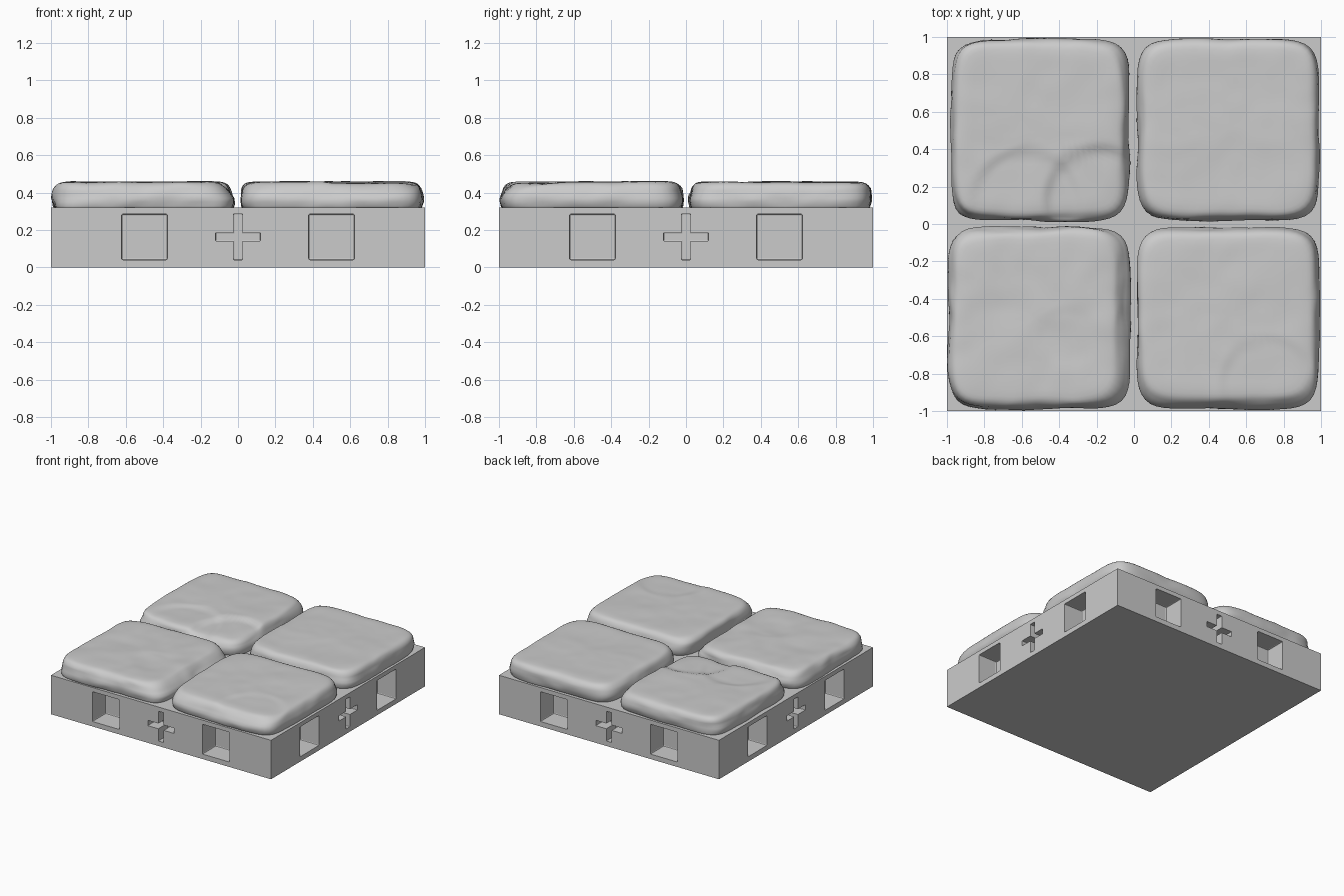
import bpy
import bmesh
import math
from mathutils import Matrix, Vector, noise

cube = bpy.data.objects.get("Cube")
if cube:
    bpy.data.objects.remove(cube, do_unlink=True)

# One stone grey for everything
grey = bpy.data.materials.new("stone_grey")
grey.use_nodes = True
grey.diffuse_color = (0.6, 0.6, 0.6, 1)
grey.node_tree.nodes["Principled BSDF"].inputs["Base Color"].default_value = (0.6, 0.6, 0.6, 1)

BASE_TOP = 0.32
HOLE_Z = 0.163


def make_object(name, bm):
    mesh = bpy.data.meshes.new(name)
    bmesh.ops.recalc_face_normals(bm, faces=bm.faces)
    bm.to_mesh(mesh)
    bm.free()
    mesh.materials.append(grey)
    obj = bpy.data.objects.new(name, mesh)
    bpy.context.collection.objects.link(obj)
    return obj


def box(name, size, center, turn=0.0, bevel=0.0):
    bm = bmesh.new()
    bmesh.ops.create_cube(bm, size=1)
    bmesh.ops.scale(bm, vec=size, verts=bm.verts)
    if bevel:
        bmesh.ops.bevel(bm, geom=bm.edges[:], offset=bevel, segments=2,
                        profile=0.5, affect='EDGES')
    bmesh.ops.translate(bm, vec=center, verts=bm.verts)
    bmesh.ops.rotate(bm, cent=(0, 0, 0), matrix=Matrix.Rotation(turn, 3, 'Z'), verts=bm.verts)
    return make_object(name, bm)


# Base tray with square pockets and cross slots cut into each side
base = box("base", (2, 2, BASE_TOP), (0, 0, BASE_TOP / 2))
cutters = []
for side in range(4):
    turn = side * math.pi / 2
    for x in (-0.5, 0.5):
        cutters.append(box("pocket_cutter", (0.245, 0.34, 0.245), (x, -1, HOLE_Z), turn, 0.008))
    for w, h in ((0.24, 0.044), (0.048, 0.245)):
        cutters.append(box("cross_cutter", (w, 0.24, h), (0, -1, HOLE_Z), turn, 0.004))

bpy.context.view_layer.objects.active = base
for cutter in cutters:
    cutter.hide_render = True
    mod = base.modifiers.new("cut", 'BOOLEAN')
    mod.operation = 'DIFFERENCE'
    mod.solver = 'EXACT'
    mod.object = cutter
    bpy.ops.object.modifier_apply(modifier=mod.name)
for cutter in cutters:
    bpy.data.objects.remove(cutter, do_unlink=True)


def smooth(t):
    t = max(0.0, min(1.0, t))
    return t * t * (3 - 2 * t)


def stone(name, foot, top, chips, seed, rough):
    """Worn slab lofted from rounded-square rings; foot and top are x0, x1, y0, y1."""
    segs = 112
    # Rings: (blend from foot to top, scale, height)
    rings = [(0, 0.965, 0.305), (0, 0.985, 0.33), (0.05, 0.997, 0.35), (0.1, 1, 0.37),
             (0.35, 1, 0.39), (0.6, 1, 0.41), (0.8, 0.998, 0.425), (0.95, 0.985, 0.439),
             (1, 0.965, 0.449), (1, 0.935, 0.455), (1, 0.9, 0.458)]
    rings += [(1, 0.9 * (1 - k / 14), 0.46) for k in range(1, 14)]
    offset = Vector((seed * 7.3, seed * 3.1, seed * 5.7))
    bm = bmesh.new()

    def place(blend, scale, z, angle):
        x0, x1, y0, y1 = (a + (b - a) * blend for a, b in zip(foot, top))
        c, s = math.cos(angle), math.sin(angle)
        r = (abs(c) ** 7 + abs(s) ** 7) ** (-1 / 7)
        edge = smooth((scale - 0.5) / 0.45)
        # Wavy outline and ledges on the flanks
        p = Vector((c * 2, s * 2, z * 10)) + offset
        wob = noise.noise(p) * 0.022 + noise.noise(p * 2.3) * 0.01
        wob -= 0.012
        rad = r * (scale + wob * edge * rough)
        x = (x0 + x1) / 2 + c * rad * (x1 - x0) / 2
        y = (y0 + y1) / 2 + s * rad * (y1 - y0) / 2
        # Gentle dents and chipped corners on the upper face
        lift = smooth((z - 0.38) / 0.07)
        q = Vector((x * 4, y * 4, 0)) + offset
        z += lift * rough * (noise.noise(q) * 0.006 + noise.noise(q * 2.2) * 0.0025 - 0.002)
        for cx, cy, reach, drop in chips:
            d = math.hypot(x - cx, y - cy)
            z -= lift * drop * smooth((reach - d) / 0.07)
        return bm.verts.new((x, y, z))

    loops = [[place(b, sc, z, 2 * math.pi * i / segs) for i in range(segs)]
             for b, sc, z in rings]
    for low, high in zip(loops, loops[1:]):
        for i in range(segs):
            j = (i + 1) % segs
            bm.faces.new((low[i], low[j], high[j], high[i]))
    bm.faces.new(loops[0][::-1])
    centre = place(1, 0, 0.46, 0)
    for i in range(segs):
        bm.faces.new((loops[-1][i], loops[-1][(i + 1) % segs], centre))
    obj = make_object(name, bm)
    for poly in obj.data.polygons:
        poly.use_smooth = True


# Four paving stones
stone("stone_back_right", (-0.985, -0.015, 0.01, 0.995), (-0.97, -0.045, 0.025, 0.985),
      [(-0.18, 0.12, 0.32, 0.02), (-0.58, 0.1, 0.32, 0.012)], 1, 1.0)
stone("stone_back_left", (0.01, 0.995, 0.01, 0.995), (0.03, 0.98, 0.03, 0.985),
      [], 2, 0.9)
stone("stone_front_right", (-1, -0.01, -1, -0.005), (-0.985, -0.07, -0.975, -0.025),
      [(-0.35, -0.6, 0.18, 0.003)], 3, 1.3)
stone("stone_front_left", (0.008, 0.995, -0.995, -0.01), (0.02, 0.98, -0.955, -0.03),
      [(0.72, -0.86, 0.28, 0.008)], 4, 0.9)
